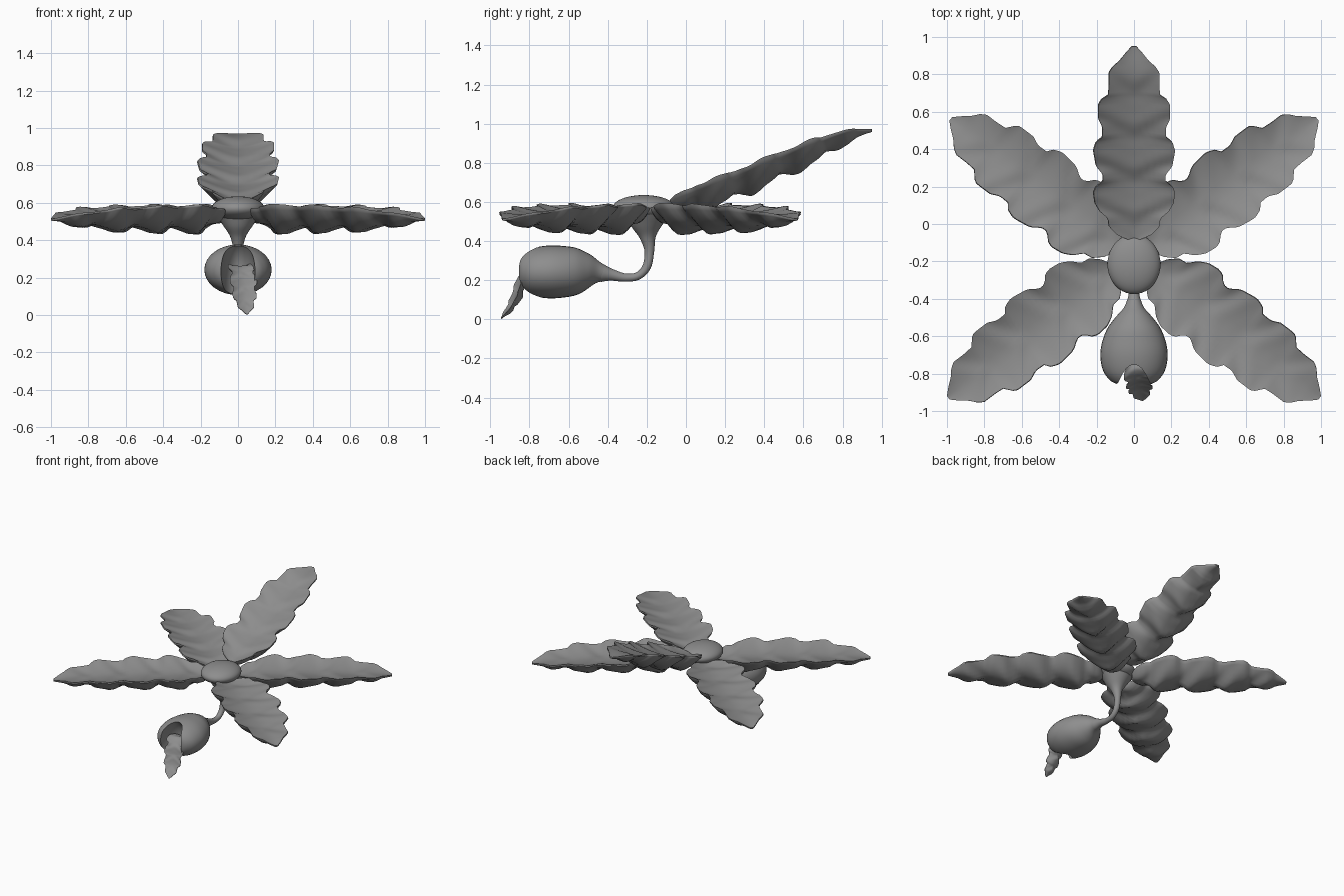
import bpy, bmesh, math
from mathutils import Vector, Matrix

if "Cube" in bpy.data.objects:
    bpy.data.objects.remove(bpy.data.objects["Cube"], do_unlink=True)

GREY = (0.27, 0.27, 0.27, 1)
clay = bpy.data.materials.new("clay_grey")
clay.use_nodes = True
clay.diffuse_color = GREY
clay.node_tree.nodes["Principled BSDF"].inputs["Base Color"].default_value = GREY

# Half-width of a leaf along its length: lobes swell, then step back in
LENGTH = 1.13
OUTLINE = [(0, .035), (.03, .09), (.08, .135), (.13, .142), (.17, .185), (.22, .212),
           (.29, .22), (.325, .205), (.35, .17), (.39, .168), (.44, .205), (.54, .22),
           (.59, .205), (.615, .172), (.67, .17), (.72, .193), (.81, .193), (.84, .175),
           (.86, .14), (.92, .135), (.99, .135), (1.02, .115), (1.05, .08),
           (1.1, .04), (LENGTH, .012)]


def interp(points, s):
    for (a, wa), (b, wb) in zip(points, points[1:]):
        if s <= b:
            return wa + (wb - wa) * (s - a) / (b - a)
    return points[-1][1]


def spline(points, steps):
    """Smooth curve through points of any dimension."""
    pts = [Vector(p) for p in points]
    pts = [pts[0] * 2 - pts[1]] + pts + [pts[-1] * 2 - pts[-2]]
    out = []
    for a, b, c, d in zip(pts, pts[1:], pts[2:], pts[3:]):
        for i in range(steps):
            t = i / steps
            out.append(b + (c - a) * (t / 2) + (a * 2 - b * 5 + c * 4 - d) * (t * t / 2)
                       + (b * 3 - a - c * 3 + d) * (t ** 3 / 2))
    return out + [pts[-2]]


def finish(obj):
    obj.data.materials.clear()
    obj.data.materials.append(clay)
    bpy.ops.object.select_all(action="DESELECT")
    obj.select_set(True)
    bpy.context.view_layer.objects.active = obj
    bpy.ops.object.shade_smooth_by_angle(angle=math.radians(60))
    return obj


def skin(name, rings, matrix=Matrix()):
    """Closed skin over a row of equal rings."""
    bm = bmesh.new()
    loops = [[bm.verts.new(p) for p in ring] for ring in rings]
    n = len(loops[0])
    for a, b in zip(loops, loops[1:]):
        for i in range(n):
            j = (i + 1) % n
            bm.faces.new((a[i], a[j], b[j], b[i]))
    bm.faces.new(loops[0])
    bm.faces.new(loops[-1])
    bmesh.ops.recalc_face_normals(bm, faces=bm.faces)
    mesh = bpy.data.meshes.new(name)
    bm.to_mesh(mesh)
    bm.free()
    obj = bpy.data.objects.new(name, mesh)
    bpy.context.collection.objects.link(obj)
    obj.matrix_world = matrix
    return finish(obj)


def leaf(name, spine, base, turn, k=1.0):
    """Lobed leaf along a (forward, height) spine: cupped top, bulging ribbed underside."""
    path = spline(spine, 18)
    dist = [0]
    for a, b in zip(path, path[1:]):
        dist.append(dist[-1] + (b - a).length)
    rings = []
    n = 16
    for i, p in enumerate(path):
        s = LENGTH * dist[i] / dist[-1]
        w = interp(OUTLINE, s)
        tan = (path[min(i + 1, len(path) - 1)] - path[max(i - 1, 0)]).normalized()
        env = min(w / 0.18, 1) * (1 - 0.5 * (s / LENGTH) ** 3)
        ring = []
        for j in range(2 * n):
            u = math.cos(math.pi * j / n)
            # Swept ribs: slow swell towards each lobe end, then a quick step in
            x = math.tau * (s - 0.3 + 0.13 * (1 - abs(u))) / 0.26
            wave = math.cos(x) - 0.3 * math.sin(2 * x)
            h = env * (0.044 * u * u + 0.006 * wave)
            if j >= n:
                h -= 0.01 + env * (1 - u * u) * (0.082 + 0.026 * wave)
            h *= k
            ring.append((u * w * k, p.x - tan.y * h, p.y + tan.x * h))
        rings.append(ring)
    return skin(name, rings, Matrix.Translation(base) @ Matrix.Rotation(math.radians(turn), 4, "Z"))


def tube(name, sections, steps=6, n=32):
    """Loft of ellipses; each section is (y, z, x radius, other radius)."""
    path = spline(sections, steps)
    rings = []
    for i, p in enumerate(path):
        d = path[min(i + 1, len(path) - 1)] - path[max(i - 1, 0)]
        tan = Vector((d[0], d[1])).normalized()
        rings.append([(p[2] * math.cos(a), p[0] - tan.y * p[3] * math.sin(a),
                       p[1] + tan.x * p[3] * math.sin(a))
                      for a in (math.tau * q / n for q in range(n))])
    return skin(name, rings)


def ball(name, centre, radii):
    bpy.ops.mesh.primitive_uv_sphere_add(segments=40, ring_count=24, radius=1, location=centre)
    obj = bpy.context.object
    obj.name = name
    obj.scale = radii
    bpy.ops.object.transform_apply(location=False, rotation=False, scale=True)
    return finish(obj)


# Four flat leaves and one rising back leaf
flat = [(0, 0), (.3, .01), (.7, .005), (1.0, -.005), (1.13, -.02)]
for side, label in ((1, "left"), (-1, "right")):
    leaf("back_leaf_" + label, flat, (side * .08, -.122, .535), -side * 52.8)
    leaf("front_leaf_" + label, flat, (side * .095, -.243, .535), -side * 127.4)
leaf("rising_leaf", [(0, 0), (.28, .095), (.53, .2), (.77, .3), (.9, .35), (1.03, .37)],
     (0, -.08, .6), 0)

# Crown cap and flared hooked stem
ball("crown", (0, -.215, .57), (.142, .16, .065))
tube("stem", [(-.2, .54, .12, .11), (-.2, .48, .08, .08), (-.195, .42, .042, .042),
              (-.187, .35, .025, .025), (-.2, .27, .022, .022), (-.245, .222, .02, .02),
              (-.31, .213, .021, .021), (-.38, .227, .029, .03), (-.43, .236, .045, .046)])

# Pod with a mouth slit down its front
pod = tube("pod", [(-.4, .23, .033, .033), (-.45, .24, .056, .055), (-.5, .245, .1, .09),
                   (-.56, .245, .143, .12), (-.63, .243, .17, .132), (-.7, .242, .18, .135),
                   (-.77, .24, .17, .126), (-.82, .238, .143, .108), (-.852, .236, .1, .076),
                   (-.868, .236, .01, .01)])
cutter = ball("mouth_cutter", (0, -.88, .23), (.092, .19, .19))
cutter.hide_render = True
mod = pod.modifiers.new("mouth", "BOOLEAN")
mod.operation = "DIFFERENCE"
mod.object = cutter
bpy.context.view_layer.objects.active = pod
bpy.ops.object.modifier_move_to_index(modifier="mouth", index=0)
bpy.ops.object.modifier_apply(modifier="mouth")
bpy.data.objects.remove(cutter, do_unlink=True)
finish(pod)

# Drooping leafy tongue
leaf("tongue", [(0, 0), (.06, .01), (.11, -.03), (.14, -.1), (.17, -.17), (.23, -.245)],
     (0, -.72, .25), 192, 0.34)
